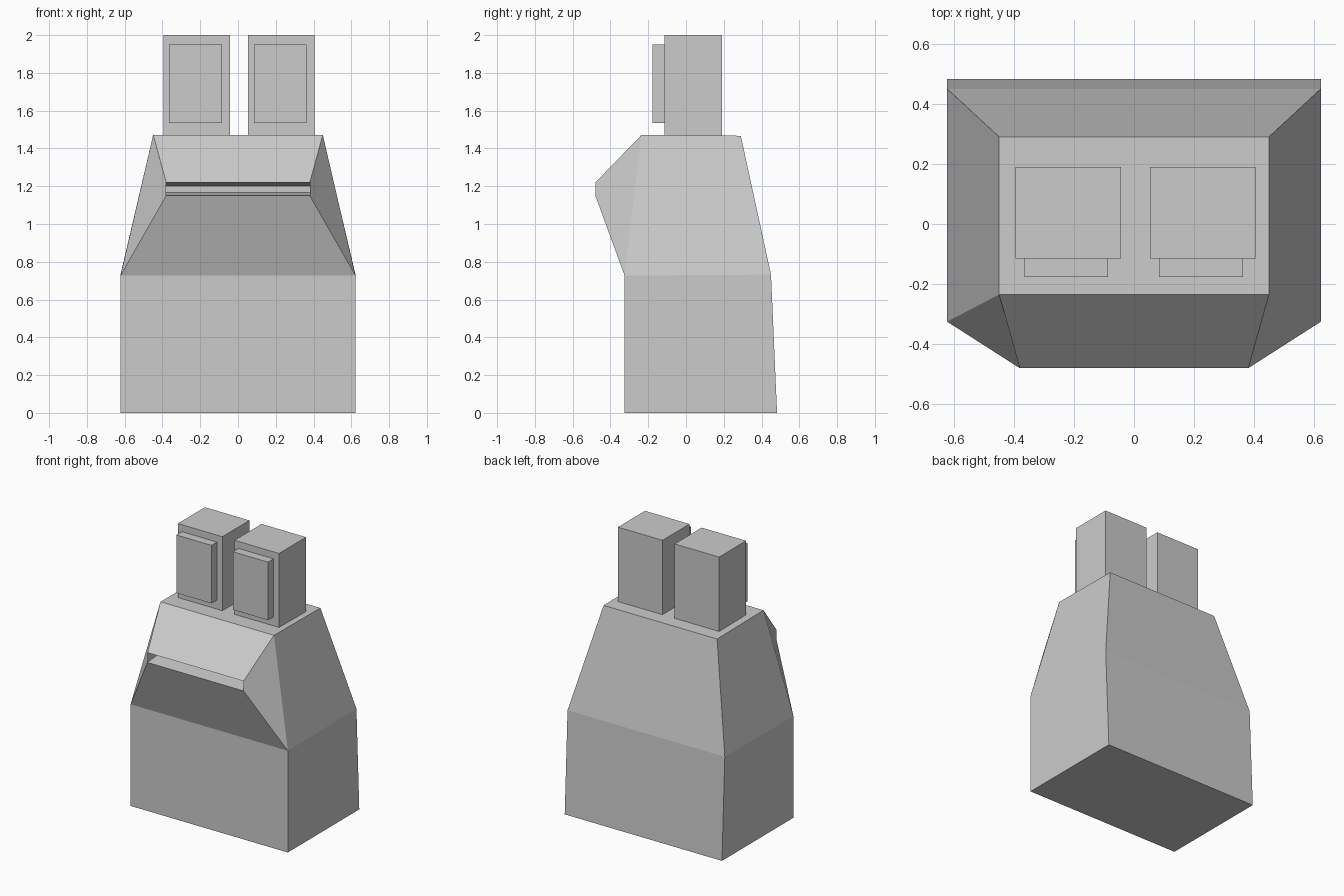
import bpy, bmesh

if "Cube" in bpy.data.objects:
    bpy.data.objects.remove(bpy.data.objects["Cube"])


def finish(name, bm):
    bmesh.ops.recalc_face_normals(bm, faces=bm.faces[:])
    mesh = bpy.data.meshes.new(name)
    bm.to_mesh(mesh)
    bm.free()
    obj = bpy.data.objects.new(name, mesh)
    bpy.context.collection.objects.link(obj)
    return obj


def bridge(bm, a, b, skip=()):
    for i in range(4):
        if i not in skip:
            j = (i + 1) % 4
            bm.faces.new((a[i], a[j], b[j], b[i]))


def box(name, x, y, z):
    bm = bmesh.new()
    rings = [[bm.verts.new(p) for p in
              ((x[0], y[0], h), (x[1], y[0], h), (x[1], y[1], h), (x[0], y[1], h))]
             for h in z]
    bridge(bm, *rings)
    for r in rings:
        bm.faces.new(r)
    return finish(name, bm)


# Tapered body: half width, front y, back y, z front, z back
bm = bmesh.new()
levels = [(0.622, -0.325, 0.482, 0, 0),
          (0.622, -0.325, 0.45, 0.727, 0.732),
          (0.449, -0.235, 0.29, 1.472, 1.467)]
rings = [[bm.verts.new(p) for p in
          ((-w, f, zf), (w, f, zf), (w, b, zb), (-w, b, zb))]
         for w, f, b, zf, zb in levels]
bridge(bm, rings[0], rings[1])
bridge(bm, rings[1], rings[2], skip=(0,))
bm.faces.new(rings[0])
bm.faces.new(rings[2])

# Projecting snout with a slot running back into it
outer = [rings[1][0], rings[1][1], rings[2][1], rings[2][0]]
for y, low, high in ((-0.48, 1.15, 1.22), (-0.30, 1.168, 1.202)):
    ring = [bm.verts.new(p) for p in
            ((-0.38, y, low), (0.38, y, low), (0.38, y, high), (-0.38, y, high))]
    bridge(bm, outer, ring)
    outer = ring
bm.faces.new(outer)
finish("slotted_body", bm)

# Pair of upright blocks, each with a raised front panel
for side, cx in (("left", -0.219), ("right", 0.229)):
    box(side + "_block", (cx - 0.176, cx + 0.176), (-0.115, 0.19), (1.468, 2.0))
    px = cx - 0.006
    box(side + "_panel", (px - 0.139, px + 0.139), (-0.177, -0.115), (1.535, 1.95))
